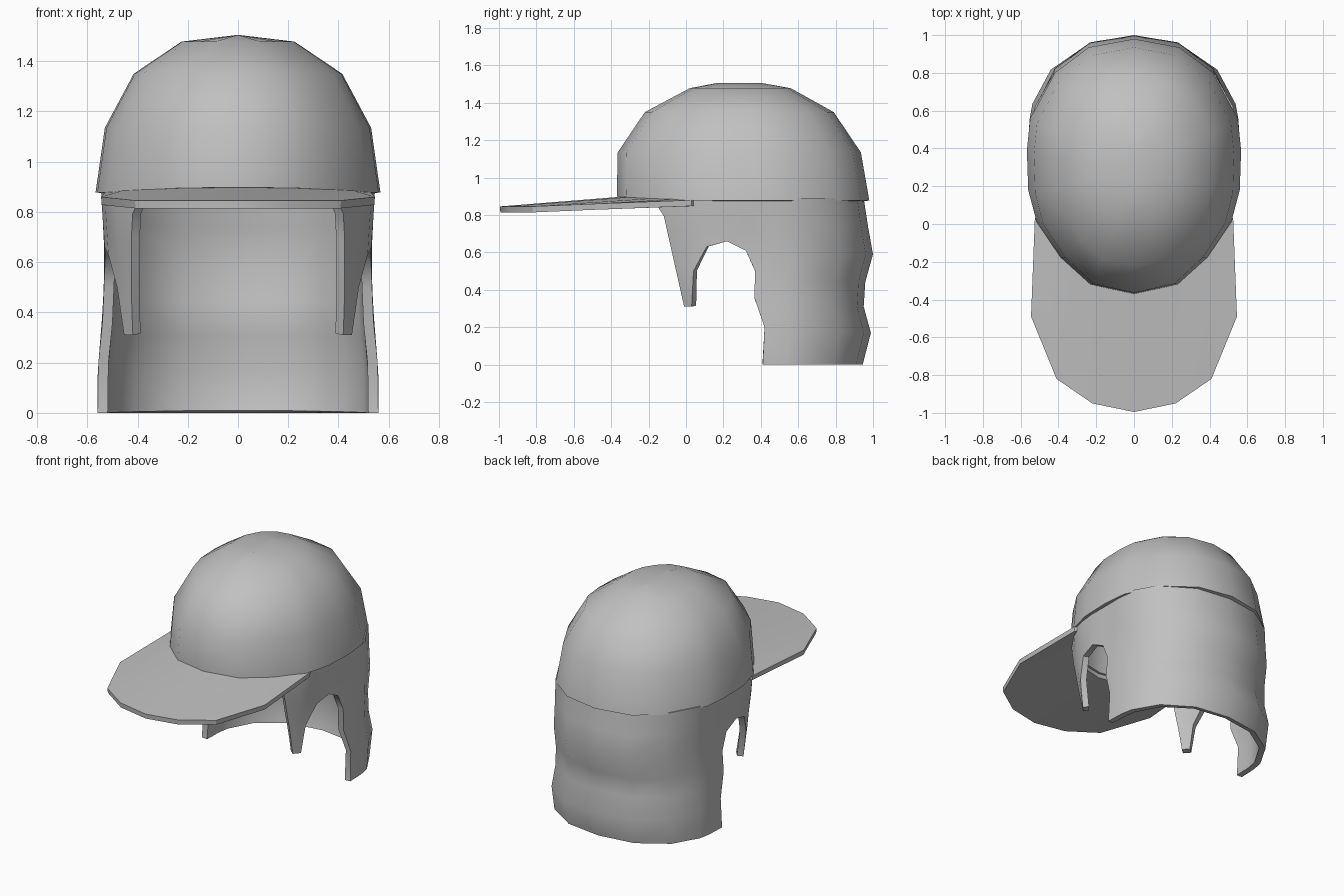
import bpy
import math

if "Cube" in bpy.data.objects:
    bpy.data.objects.remove(bpy.data.objects["Cube"])

GREY = (0.53, 0.53, 0.53, 1)
mat = bpy.data.materials.new("neutral_grey")
mat.use_nodes = True
mat.diffuse_color = GREY
mat.node_tree.nodes["Principled BSDF"].inputs["Base Color"].default_value = GREY


def interp(table, v):
    """Piecewise linear lookup in a list of (key, value) pairs."""
    if v <= table[0][0]:
        return table[0][1]
    for (a, p), (b, q) in zip(table, table[1:]):
        if v <= b:
            return p + (q - p) * (v - a) / (b - a)
    return table[-1][1]


def loft(name, rows, thickness, angle):
    """Skin rows of the +x half, mirror, thicken inward and shade."""
    n = len(rows[0])
    verts = [p for row in rows for p in row]
    faces = [(r * n + c, r * n + c + 1, (r + 1) * n + c + 1, (r + 1) * n + c)
             for r in range(len(rows) - 1) for c in range(n - 1)]
    mesh = bpy.data.meshes.new(name)
    mesh.from_pydata(verts, [], faces)
    mesh.materials.append(mat)
    obj = bpy.data.objects.new(name, mesh)
    bpy.context.collection.objects.link(obj)
    mirror = obj.modifiers.new("Mirror", "MIRROR")
    mirror.merge_threshold = 0.002
    solid = obj.modifiers.new("Shell", "SOLIDIFY")
    solid.thickness = thickness
    solid.offset = -1
    bpy.ops.object.select_all(action="DESELECT")
    obj.select_set(True)
    bpy.context.view_layer.objects.active = obj
    bpy.ops.object.convert(target="MESH")
    bpy.ops.object.shade_smooth_by_angle(angle=math.radians(angle))


# Cap crown: one half outline, scaled up through a few rings to a short ridge
outline = [(0, -.37), (.23, -.32), (.39, -.175), (.515, .01), (.56, .18),
           (.567, .39), (.55, .56), (.42, .80), (.24, .935), (0, .98)]
rings = [(.878, -.37, .98, .567), (1.135, -.365, .935, .53),
         (1.35, -.22, .79, .415), (1.478, .02, .56, .225),
         (1.505, .16, .41, 0)]
crown = []
for i, (z, front, back, half) in enumerate(rings):
    row = []
    for x, y in outline:
        lift = .02 * max(0, -y / .37) if i == 0 else 0
        row.append((x / .567 * half,
                    front + (y + .37) / 1.35 * (back - front), z + lift))
    crown.append(row)
loft("cap_crown", crown, .03, 50)

# Brim: crescent between the crown front and the outer edge
inner = [(0, -.355, .897), (.22, -.305, .896), (.38, -.165, .89),
         (.46, -.06, .885), (.5, .05, .88)]
outer = [(0, -.995, .846), (.22, -.95, .846), (.41, -.82, .846),
         (.545, -.49, .86), (.525, .03, .88)]
loft("cap_brim", [outer, inner], .032, 30)

# Hair sides: strands as (top y, bottom y, bottom z, inward pull, top flare)
side_plan = [(-.18, .375), (-.1, .44), (0, .50), (.1, .53), (.2, .545), (.45, .545)]
sides = [(-.14, -.01, .31, .075, .04), (-.03, .03, .31, .055, 0),
         (.04, .04, .5, .02, 0), (.11, .11, .63, 0, 0), (.22, .22, .66, 0, 0),
         (.31, .32, .61, 0, 0), (.36, .37, .5, 0, 0), (.42, .365, .36, 0, 0),
         (.45, .42, .2, 0, 0), (.49, .41, 0, 0, 0)]
# Hair back: plan points scaled by height for the wavy outline
rear = [(.54, .54), (.525, .62), (.43, .79), (.24, .915), (0, .95)]
width = [(0, 1.025), (.17, 1.025), (.36, .99), (.62, .97), (.87, 1)]
bulge = [(0, .99), (.17, 1.07), (.31, 1.0), (.43, 1.01), (.59, 1.09), (.87, 1)]
TOP, STEPS = .89, 6
hair = []
for top_y, low_y, low_z, pull, flare in sides:
    strand = []
    for k in range(STEPS + 1):
        t = k / STEPS
        z = TOP + (low_z - TOP) * t
        y = top_y + (low_y - top_y) * t - (flare if k == 0 else 0)
        strand.append((interp(side_plan, y) * interp(width, z) - pull * t * t, y, z))
    hair.append(strand)
for x, y in rear:
    hair.append([(x * interp(width, z), .4 + (y - .4) * interp(bulge, z), z)
                 for z in (TOP, .74, .59, .44, .31, .17, 0)])
loft("hair", hair, .04, 45)
